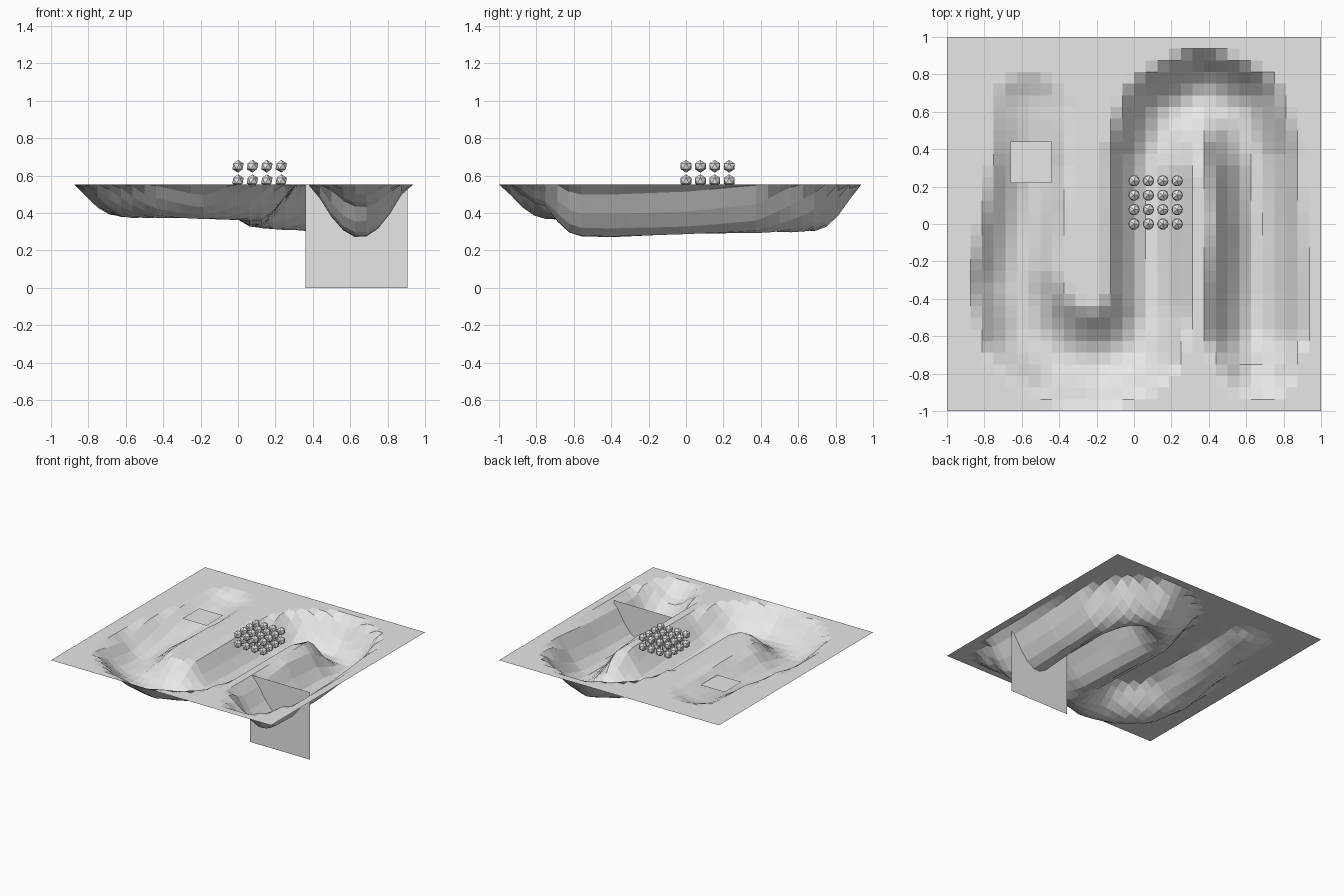
import bpy
import bmesh
from mathutils import Vector

if "Cube" in bpy.data.objects:
    bpy.data.objects.remove(bpy.data.objects["Cube"])

TOP = 0.553      # height of the ground level
CELLS = 32       # grid resolution of the terrain

grey = bpy.data.materials.new("plain grey")
grey.diffuse_color = (0.8, 0.8, 0.8, 1)
grey.use_nodes = True
grey.node_tree.nodes["Principled BSDF"].inputs["Base Color"].default_value = grey.diffuse_color

# River bed path: x, y, half width, depth
PATH = [(-0.555, 0.60, 0.20, 0.06), (-0.555, 0.30, 0.20, 0.11),
        (-0.60, 0.00, 0.21, 0.145), (-0.64, -0.30, 0.23, 0.17),
        (-0.57, -0.55, 0.26, 0.18), (-0.40, -0.69, 0.26, 0.18),
        (-0.20, -0.74, 0.25, 0.185), (0.00, -0.65, 0.25, 0.19),
        (0.08, -0.45, 0.22, 0.20), (0.08, 0.00, 0.22, 0.22),
        (0.09, 0.35, 0.23, 0.23), (0.18, 0.58, 0.25, 0.24),
        (0.37, 0.68, 0.25, 0.25), (0.55, 0.60, 0.25, 0.255),
        (0.64, 0.35, 0.24, 0.26), (0.66, 0.00, 0.24, 0.27),
        (0.65, -0.40, 0.26, 0.285), (0.65, -0.56, 0.26, 0.28),
        (0.66, -0.74, 0.20, 0.12)]


def carve(x, y):
    """Depth of the river bed below ground level at a point."""
    p = Vector((x, y))
    best = 0.0
    for a, b in zip(PATH, PATH[1:]):
        start, line = Vector(a[:2]), Vector(b[:2]) - Vector(a[:2])
        t = min(1, max(0, (p - start).dot(line) / line.length_squared))
        d = (p - start - line * t).length
        width = a[2] + (b[2] - a[2]) * t
        depth = a[3] + (b[3] - a[3]) * t
        best = max(best, depth * max(0, 1 - (d / width) ** 2) ** 1.2)
    return best


def add_object(name, bm):
    mesh = bpy.data.meshes.new(name)
    bm.to_mesh(mesh)
    bm.free()
    mesh.materials.append(grey)
    obj = bpy.data.objects.new(name, mesh)
    bpy.context.collection.objects.link(obj)
    return obj


def add_sheet(name, corners):
    bm = bmesh.new()
    bm.faces.new([bm.verts.new(c) for c in corners])
    return add_object(name, bm)


# Terrain sheet with the winding river bed pressed into it
bm = bmesh.new()
bmesh.ops.create_grid(bm, x_segments=CELLS, y_segments=CELLS, size=1)
for v in bm.verts:
    v.co.z = TOP - carve(v.co.x, v.co.y)
add_object("terrain", bm)

# Small inflow sheet over the shallow end
add_sheet("inflow_sheet", [(-0.66, 0.22, 0.52), (-0.44, 0.22, 0.52),
                           (-0.44, 0.44, 0.52), (-0.66, 0.44, 0.52)])

# Upright sheet across the deep end
add_sheet("outflow_gate", [(0.36, -0.357, 0), (0.905, -0.357, 0),
                           (0.905, -0.357, TOP), (0.36, -0.357, TOP)])

# Block of floating twenty-sided balls
STEP = 0.077
ball = None
for k in range(2):
    for j in range(4):
        for i in range(4):
            if ball is None:
                bm = bmesh.new()
                bmesh.ops.create_icosphere(bm, subdivisions=1, radius=0.034)
                ball = obj = add_object("ball", bm)
            else:
                obj = bpy.data.objects.new("ball", ball.data)
                bpy.context.collection.objects.link(obj)
            obj.location = (i * STEP, j * STEP, 0.573 + k * STEP)
